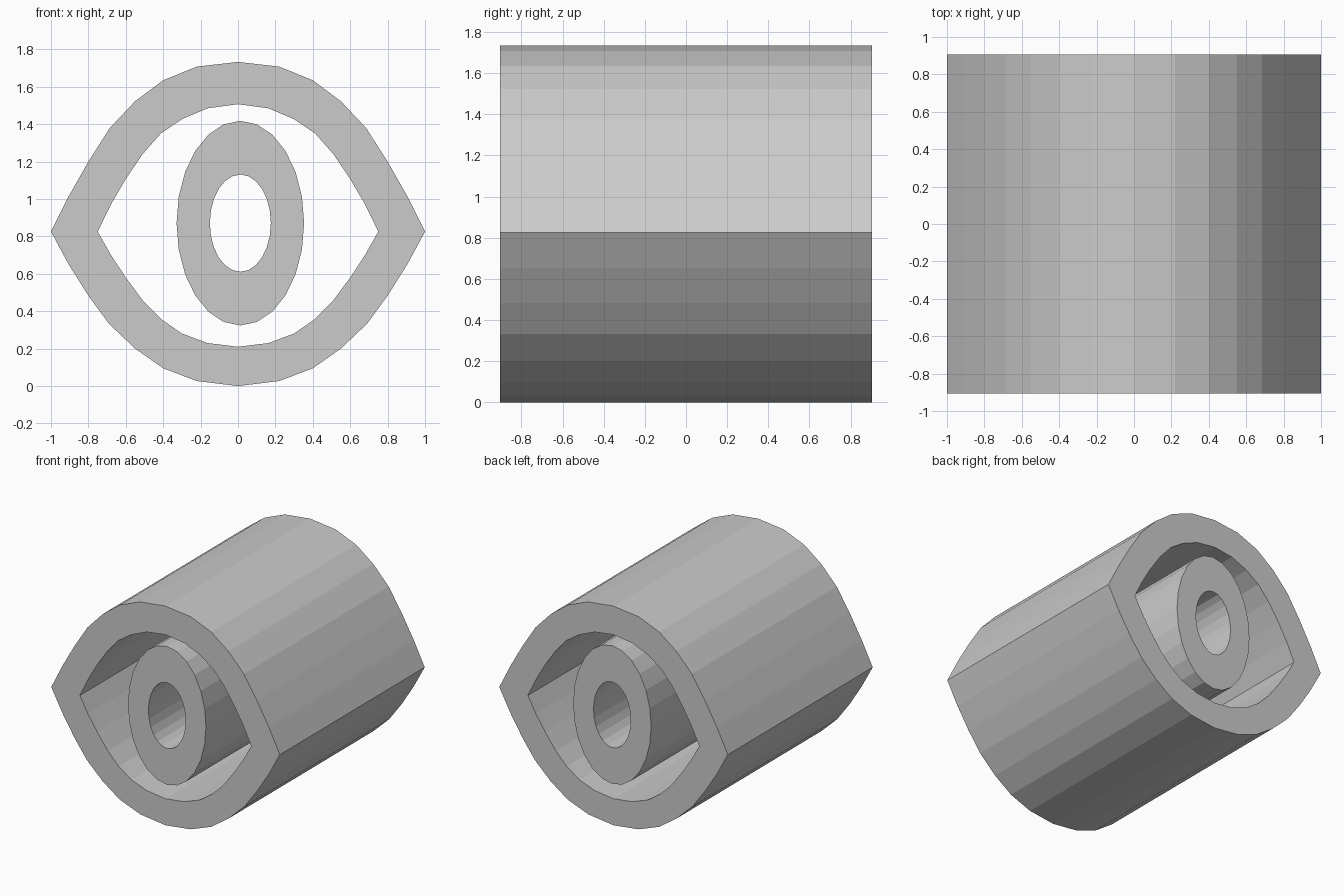
import bpy
import bmesh
from math import cos, sin, tau

if "Cube" in bpy.data.objects:
    bpy.data.objects.remove(bpy.data.objects["Cube"])

HALF_DEPTH = 0.905


def mirrored(right):
    """Close a right-half profile (top to bottom, ends on x = 0) across x = 0."""
    return right + [(-x, z) for x, z in right[-2:0:-1]]


def ellipse(cx, cz, rx, rz, n=24):
    return [(cx + rx * sin(tau * i / n), cz + rz * cos(tau * i / n)) for i in range(n)]


def tube(name, outer, inner):
    """Extrude the band between two matching loops along y."""
    bm = bmesh.new()
    loops = [[bm.verts.new((x, y, z)) for x, z in prof]
             for prof, y in ((outer, -HALF_DEPTH), (outer, HALF_DEPTH),
                             (inner, HALF_DEPTH), (inner, -HALF_DEPTH))]
    n = len(outer)
    for k in range(4):
        a, b = loops[k], loops[(k + 1) % 4]
        for i in range(n):
            j = (i + 1) % n
            bm.faces.new((a[i], a[j], b[j], b[i]))
    bmesh.ops.recalc_face_normals(bm, faces=bm.faces[:])
    mesh = bpy.data.meshes.new(name)
    bm.to_mesh(mesh)
    bm.free()
    obj = bpy.data.objects.new(name, mesh)
    bpy.context.collection.objects.link(obj)
    return obj


# Pointed outer shell
shell_outer = mirrored([
    (0, 1.733), (0.22, 1.708), (0.40, 1.635), (0.55, 1.523), (0.685, 1.38),
    (0.80, 1.20), (0.905, 1.015), (1.0, 0.826), (0.905, 0.65), (0.80, 0.483),
    (0.69, 0.333), (0.55, 0.20), (0.40, 0.095), (0.22, 0.027), (0, 0.0)])
shell_inner = mirrored([
    (0, 1.507), (0.163, 1.485), (0.30, 1.427), (0.413, 1.35), (0.51, 1.24),
    (0.60, 1.107), (0.68, 0.97), (0.75, 0.826), (0.68, 0.702), (0.60, 0.58),
    (0.505, 0.453), (0.41, 0.357), (0.30, 0.281), (0.163, 0.23), (0, 0.21)])
tube("outer_shell", shell_outer, shell_inner)

# Oval inner tube
tube("inner_tube", ellipse(0.0125, 0.871, 0.341, 0.547),
     ellipse(0.0125, 0.871, 0.163, 0.26))
